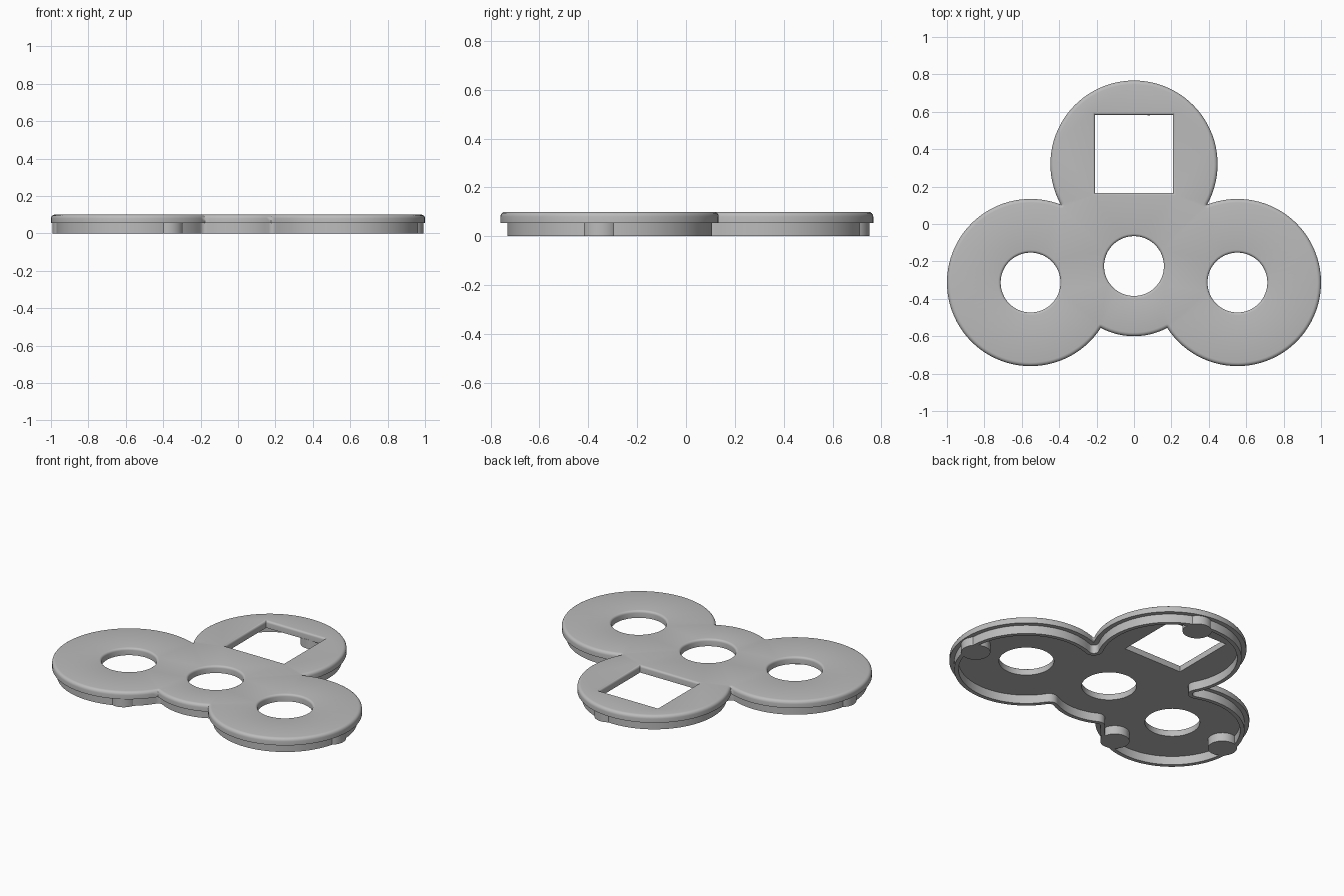
import bpy, bmesh, math
from mathutils import Vector

if "Cube" in bpy.data.objects:
    bpy.data.objects.remove(bpy.data.objects["Cube"])

# One plain grey for everything
grey = bpy.data.materials.new("plain_grey")
grey.use_nodes = True
colour = (0.5, 0.5, 0.5, 1)
grey.diffuse_color = colour
grey.node_tree.nodes["Principled BSDF"].inputs["Base Color"].default_value = colour

TOP, LEDGE, LOBE_R, HOLE_R = 0.10, 0.055, 0.447, 0.16
right_lobe = (Vector((0.553, -0.313)), LOBE_R)
back_lobe = (Vector((0, 0.32)), LOBE_R)
left_lobe = (Vector((-0.553, -0.313)), LOBE_R)
hub = (Vector((0, -0.225)), 0.375)


def polar(a):
    return Vector((math.cos(a), math.sin(a)))


def angle_of(v):
    return math.atan2(v.y, v.x)


def crossing(a, b):
    """Outer crossing point where lobe a hands over to lobe b, anticlockwise."""
    (p, r), (q, s) = a, b
    d = q - p
    along = (r * r - s * s + d.length_squared) / (2 * d.length)
    across = math.sqrt(r * r - along * along)
    u = d.normalized()
    return p + u * along + Vector((u.y, -u.x)) * across


def lobe_outline():
    """Points with outward directions; inner corners get a fan of directions."""
    lobes = [right_lobe, back_lobe, left_lobe, hub]
    out = []
    for i, lobe in enumerate(lobes):
        c, r = lobe
        after = lobes[(i + 1) % 4]
        start, end = crossing(lobes[i - 1], lobe), crossing(lobe, after)
        a0, a1 = angle_of(start - c), angle_of(end - c)
        sweep = (a1 - a0) % math.tau
        n = max(8, round(sweep * 14))
        for k in range(n + 1):
            d = polar(a0 + sweep * k / n)
            out.append((c + d * r, d))
        turn = (a1 - angle_of(end - after[0])) % math.tau
        out += [(end, polar(a1 - turn * k / 6)) for k in range(1, 6)]
    return out


def round_hole(c):
    return [(c + polar(math.tau * k / 64) * HOLE_R, -polar(math.tau * k / 64))
            for k in range(64)]


def square_hole(c, h):
    return [(c + Vector(s) * h, -Vector(s))
            for s in ((1, 1), (-1, 1), (-1, -1), (1, -1))]


def rounding(r, steps=4):
    """Profile of the rounded top edge, as (inset, height) pairs."""
    return [(r - r * math.sin(t), TOP - r + r * math.cos(t))
            for t in (math.pi / 2 * k / steps for k in range(steps + 1))]


def loft(bm, outline, profile):
    """Sweep a profile round an outline; returns the first and last edge loops."""
    rings = [[bm.verts.new((*(p - n * d), z)) for p, n in outline] for d, z in profile]
    count = len(outline)
    for a, b in zip(rings, rings[1:]):
        for k in range(count):
            j = (k + 1) % count
            bm.faces.new((a[k], a[j], b[j], b[k])).smooth = True
    loops = []
    for ring in (rings[0], rings[-1]):
        pairs = [(ring[k], ring[(k + 1) % count]) for k in range(count)]
        loops.append([bm.edges.get(p) for p in pairs])
    return loops


def finish(bm, name):
    bmesh.ops.recalc_face_normals(bm, faces=bm.faces)
    mesh = bpy.data.meshes.new(name)
    bm.to_mesh(mesh)
    bm.free()
    mesh.set_sharp_from_angle(angle=math.radians(35))
    mesh.materials.append(grey)
    ob = bpy.data.objects.new(name, mesh)
    bpy.context.scene.collection.objects.link(ob)
    return ob


# Cover plate: rounded top edge, stepped ledge, thin downward rim and open underside
bm = bmesh.new()
outline = lobe_outline()
# Drop repeated corner points whose direction is already in the list
outline = [o for i, o in enumerate(outline)
           if (o[0] - outline[i - 1][0]).length + (o[1] - outline[i - 1][1]).length > 1e-5]
loops = [loft(bm, outline, rounding(0.02) +
              [(0, LEDGE), (0.028, LEDGE), (0.028, 0), (0.053, 0), (0.053, LEDGE)])]

# Three round openings and one square opening, softened at the top
holes = [round_hole(lobe[0]) for lobe in (right_lobe, left_lobe, hub)]
holes.append(square_hole(Vector((0, 0.375)), 0.208))
for hole in holes:
    loops.append(loft(bm, hole, rounding(0.014) + [(0, LEDGE)]))

# Flat top and flat underside around the openings
for side, normal in ((0, (0, 0, 1)), (1, (0, 0, -1))):
    edges = [e for pair in loops for e in pair[side]]
    bmesh.ops.triangle_fill(bm, edges=edges, use_beauty=True, normal=normal)
bmesh.ops.remove_doubles(bm, verts=bm.verts, dist=1e-5)
finish(bm, "cover_plate")

# Round locating pegs set into the rim
pegs = (("right_side_peg", left_lobe, 175), ("front_peg", left_lobe, -60),
        ("left_side_peg", right_lobe, -6), ("back_peg", back_lobe, 77))
for name, lobe, degrees in pegs:
    spot = lobe[0] + polar(math.radians(degrees)) * 0.355
    bm = bmesh.new()
    bmesh.ops.create_cone(bm, cap_ends=True, segments=40, radius1=0.085,
                          radius2=0.085, depth=LEDGE + 0.003)
    for f in bm.faces:
        f.smooth = len(f.verts) == 4
    bmesh.ops.translate(bm, verts=bm.verts, vec=(0, 0, (LEDGE + 0.003) / 2))
    finish(bm, name).location = (spot.x, spot.y, 0)
